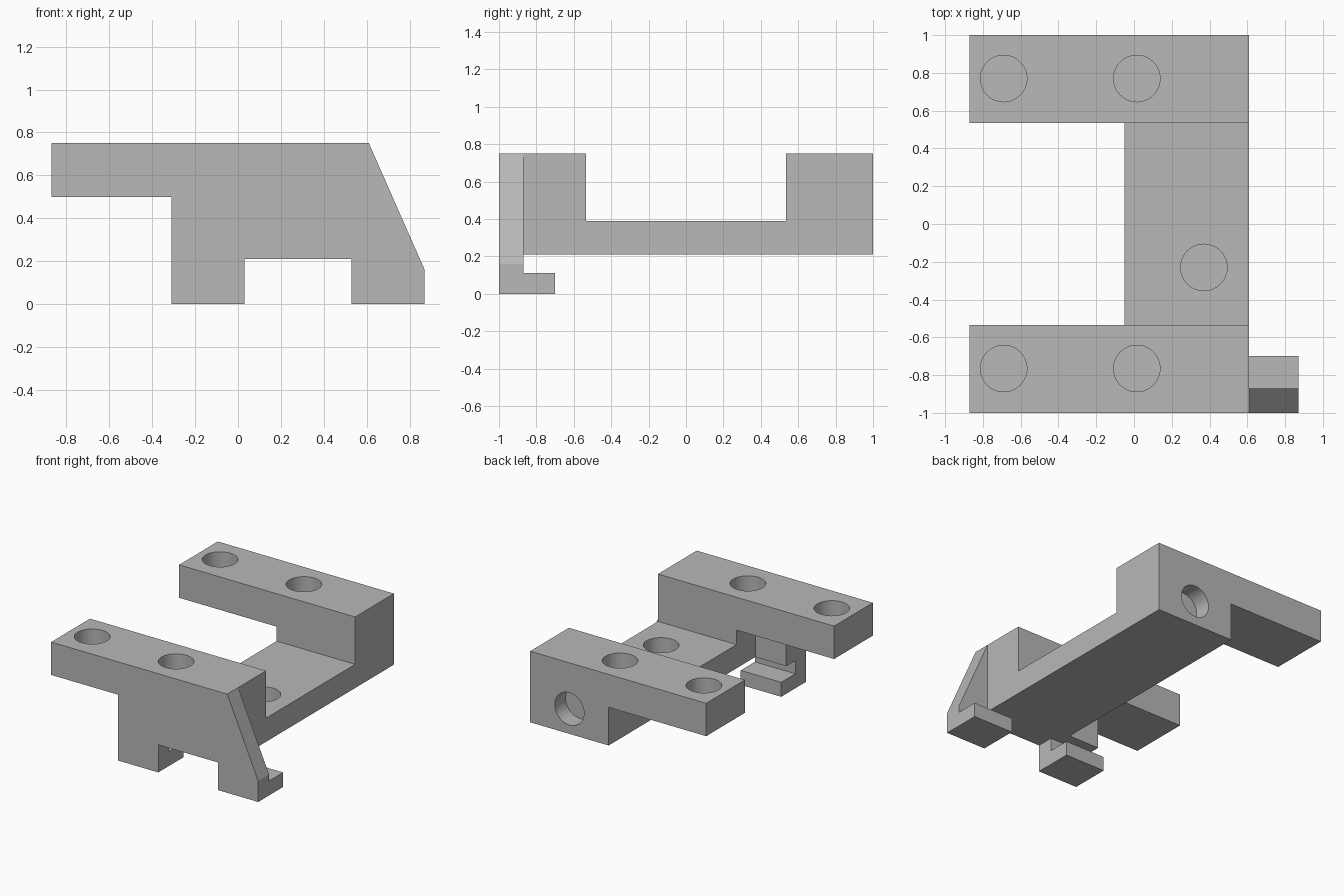
import bpy
import bmesh
from math import radians

cube = bpy.data.objects.get("Cube")
if cube:
    bpy.data.objects.remove(cube, do_unlink=True)

grey = bpy.data.materials.new("machined grey")
grey.use_nodes = True
grey.diffuse_color = (0.48, 0.48, 0.48, 1)
grey.node_tree.nodes["Principled BSDF"].inputs["Base Color"].default_value = (0.48, 0.48, 0.48, 1)


def extrude_profile(name, points, y0, y1):
    """Solid from an (x, z) outline swept along y."""
    bm = bmesh.new()
    face = bm.faces.new([bm.verts.new((x, y0, z)) for x, z in points])
    swept = bmesh.ops.extrude_face_region(bm, geom=[face])["geom"]
    verts = [v for v in swept if isinstance(v, bmesh.types.BMVert)]
    bmesh.ops.translate(bm, verts=verts, vec=(0, y1 - y0, 0))
    bmesh.ops.recalc_face_normals(bm, faces=bm.faces[:])
    mesh = bpy.data.meshes.new(name)
    bm.to_mesh(mesh)
    bm.free()
    obj = bpy.data.objects.new(name, mesh)
    bpy.context.collection.objects.link(obj)
    mesh.materials.append(grey)
    return obj


def box(name, x0, x1, y0, y1, z0, z1):
    return extrude_profile(name, [(x0, z0), (x1, z0), (x1, z1), (x0, z1)], y0, y1)


def combine(target, other, operation):
    """Boolean the other solid into the target and remove it."""
    mod = target.modifiers.new(operation.lower(), "BOOLEAN")
    mod.operation = operation
    mod.solver = "EXACT"
    mod.object = other
    bpy.context.view_layer.objects.active = target
    bpy.ops.object.modifier_apply(modifier=mod.name)
    bpy.data.objects.remove(other, do_unlink=True)


def drill(target, location, rotation=(0, 0, 0), depth=0.13, radius=0.123):
    """Blind round hole centred on a surface point."""
    bpy.ops.mesh.primitive_cylinder_add(vertices=64, radius=radius, depth=depth * 2,
                                        location=location, rotation=rotation)
    cutter = bpy.context.object
    cutter.name = "hole_cutter"
    cutter.hide_render = True
    cutter.data.materials.append(grey)
    combine(target, cutter, "DIFFERENCE")


# Front plate with sloped end and a notch between its two legs
bracket = extrude_profile("mounting_bracket", [
    (-0.87, 0.75), (0.61, 0.75), (0.87, 0.16), (0.87, 0), (0.53, 0), (0.53, 0.21),
    (0.03, 0.21), (0.03, 0), (-0.31, 0), (-0.31, 0.5), (-0.87, 0.5)], -1, -0.87)

# Front and rear arms share one stepped outline
arm = [(-0.87, 0.75), (0.61, 0.75), (0.61, 0.21), (-0.05, 0.21), (-0.05, 0.5), (-0.87, 0.5)]
parts = [
    extrude_profile("front_arm", arm, -0.87, -0.535),
    extrude_profile("rear_arm", arm, 0.535, 1),
    box("bridge", -0.05, 0.61, -0.535, 0.535, 0.21, 0.39),
    box("plate_rib", -0.31, -0.05, -0.87, -0.76, 0.21, 0.5),
    box("left_foot", 0.53, 0.87, -0.87, -0.70, 0, 0.11),
    box("right_foot", -0.31, 0.03, -0.87, -0.70, 0, 0.11),
]
for part in parts:
    combine(bracket, part, "UNION")

# Blind holes in the arm tops, the bridge and the rear face
for y in (-0.765, 0.77):
    for x in (-0.69, 0.015):
        drill(bracket, (x, y, 0.75))
drill(bracket, (0.37, -0.23, 0.39))
drill(bracket, (0.28, 1, 0.40), rotation=(radians(90), 0, 0))

# Smooth bores with crisp edges
bpy.ops.object.select_all(action="DESELECT")
bracket.select_set(True)
bpy.context.view_layer.objects.active = bracket
bpy.ops.object.shade_smooth_by_angle(angle=radians(20))
